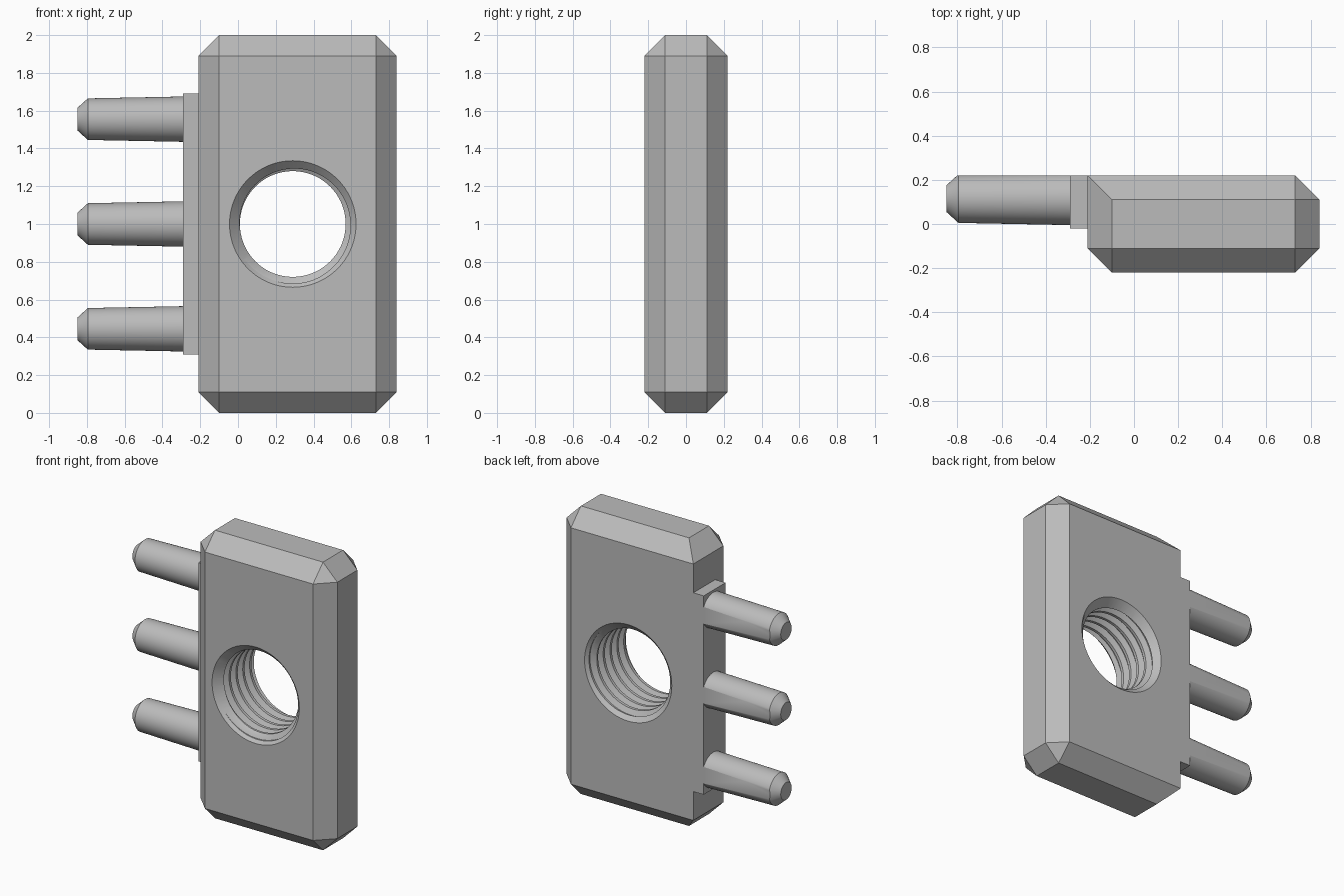
import bpy, bmesh, math
from mathutils import Matrix, Vector

cube = bpy.data.objects.get("Cube")
if cube:
    bpy.data.objects.remove(cube, do_unlink=True)

metal = bpy.data.materials.new("grey_metal")
metal.use_nodes = True
GREY = (0.5, 0.5, 0.5, 1)
metal.diffuse_color = GREY
metal.node_tree.nodes["Principled BSDF"].inputs["Base Color"].default_value = GREY

BACK = 0.22               # plane shared by block, rail and pin flats
HOLE = Vector((0.29, 0, 1))


def finish(bm, name):
    bmesh.ops.recalc_face_normals(bm, faces=bm.faces)
    mesh = bpy.data.meshes.new(name)
    bm.to_mesh(mesh)
    bm.free()
    mesh.materials.append(metal)
    ob = bpy.data.objects.new(name, mesh)
    bpy.context.collection.objects.link(ob)
    return ob


def box(lo, hi):
    bm = bmesh.new()
    bmesh.ops.create_cube(bm, size=1)
    lo, hi = Vector(lo), Vector(hi)
    for v in bm.verts:
        v.co = Vector((hi[i] if v.co[i] > 0 else lo[i]) for i in range(3))
    return bm


def smooth(ob):
    bpy.ops.object.select_all(action="DESELECT")
    ob.select_set(True)
    bpy.context.view_layer.objects.active = ob
    bpy.ops.object.shade_smooth_by_angle(angle=math.radians(25))


def lathe(profile, matrix, segments=64):
    """Closed solid turned about local z from (radius, height) pairs."""
    bm = bmesh.new()
    rings = [[bm.verts.new((r * math.cos(a), r * math.sin(a), h))
              for a in (math.tau * i / segments for i in range(segments))]
             for r, h in profile]
    for low, high in zip(rings, rings[1:]):
        for i in range(segments):
            j = (i + 1) % segments
            bm.faces.new((low[i], low[j], high[j], high[i]))
    bm.faces.new(rings[0])
    bm.faces.new(rings[-1])
    bmesh.ops.transform(bm, matrix=matrix, verts=bm.verts)
    return bm


def thread_cutter(pitch=0.075, crest=0.28, root=0.315, segments=72, turns=9):
    """Helical thread solid along y, closed by a fan at each end."""
    steps = ((0, crest), (0.27, crest), (0.53, root), (0.73, root))
    bm = bmesh.new()
    rows = []
    for t in range(turns):
        for offset, r in steps:
            row = []
            for i in range(segments):
                a = math.tau * i / segments
                y = (t + offset + i / segments - turns / 2 - 0.5) * pitch
                row.append(bm.verts.new((r * math.cos(a), y, r * math.sin(a))))
            rows.append(row)
    n = len(steps)
    # The end of each turn joins the row one pitch further on
    for k in range(len(rows) - n - 1):
        first = rows[k] + [rows[k + n][0]]
        second = rows[k + 1] + [rows[k + 1 + n][0]]
        for i in range(segments):
            bm.faces.new((first[i], first[i + 1], second[i + 1], second[i]))
    bmesh.ops.delete(bm, geom=[v for v in bm.verts if not v.link_faces], context="VERTS")
    centre = {s: bm.verts.new((0, s * turns * pitch / 2, 0)) for s in (-1, 1)}
    for e in [e for e in bm.edges if e.is_boundary]:
        s = 1 if e.verts[0].co.y + e.verts[1].co.y > 0 else -1
        bm.faces.new((e.verts[0], e.verts[1], centre[s]))
    bmesh.ops.translate(bm, vec=HOLE, verts=bm.verts)
    return bm


# Chamfered block; the back edge beside the rail stays sharp
bm = box((-0.21, -BACK, 0), (0.84, BACK, 2))
edges = [e for e in bm.edges
         if not all(v.co.x < 0 and v.co.y > 0 for v in e.verts)]
bmesh.ops.bevel(bm, geom=edges, offset=0.11, segments=1, affect="EDGES")
block = finish(bm, "block")

# Threaded hole with a countersink on both faces
cutters = [finish(thread_cutter(), "thread_cutter")]
for side in (-1, 1):
    turn = Matrix.Translation(HOLE) @ Matrix.Rotation(-side * math.pi / 2, 4, "X")
    cone = [(0.265, BACK - 0.07), (0.335, BACK), (0.365, BACK + 0.03)]
    cutters.append(finish(lathe(cone, turn, 72), "countersink_cutter"))
bpy.context.view_layer.objects.active = block
for cutter in cutters:
    cutter.hide_render = True
    mod = block.modifiers.new("hole", "BOOLEAN")
    mod.operation = "DIFFERENCE"
    mod.solver = "EXACT"
    mod.object = cutter
    bpy.ops.object.modifier_apply(modifier=mod.name)
    bpy.data.objects.remove(cutter, do_unlink=True)
smooth(block)

# Rail that carries the pins
finish(box((-0.29, -0.02, 0.31), (-0.21, BACK, 1.69)), "rail")

# Tapered pins with chamfered tips, flattened flush with the back
PIN = [(0.12, 0), (0.11, 0.505), (0.06, 0.56)]
for name, z in (("lower_pin", 0.445), ("middle_pin", 1), ("upper_pin", 1.555)):
    place = Matrix.Translation((-0.29, 0.115, z)) @ Matrix.Rotation(-math.pi / 2, 4, "Y")
    bm = lathe(PIN, place, 48)
    cut = bmesh.ops.bisect_plane(bm, geom=bm.verts[:] + bm.edges[:] + bm.faces[:],
                                 plane_co=(0, BACK, 0), plane_no=(0, 1, 0),
                                 clear_outer=True)
    bmesh.ops.holes_fill(bm, edges=[e for e in bm.edges if e.is_boundary])
    smooth(finish(bm, name))
